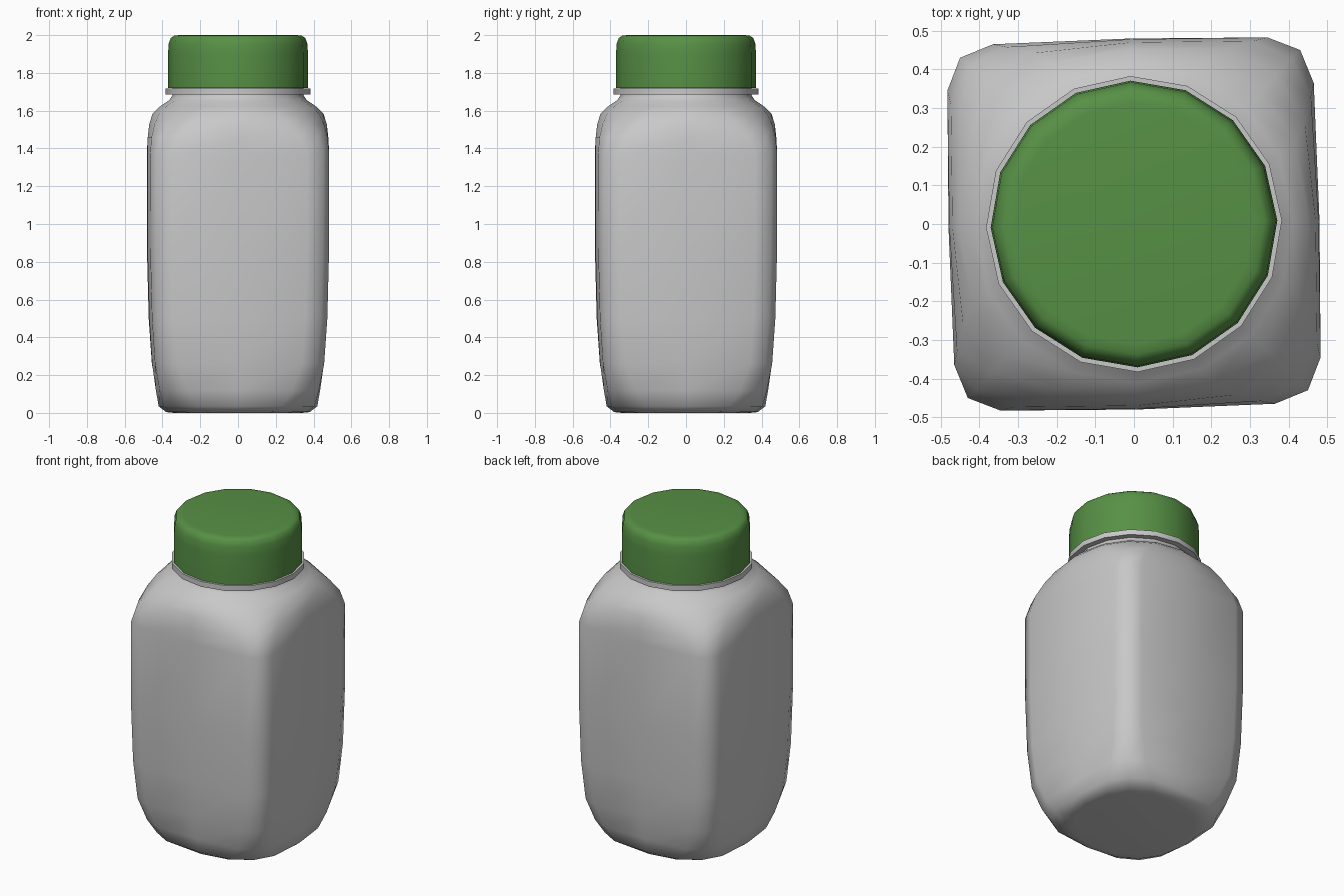
import bpy, bmesh, math

if "Cube" in bpy.data.objects:
    bpy.data.objects.remove(bpy.data.objects["Cube"])

N = 16
TWIST = math.radians(1.4)


def material(name, rgb):
    m = bpy.data.materials.new(name)
    m.diffuse_color = (*rgb, 1)
    m.use_nodes = True
    m.node_tree.nodes["Principled BSDF"].inputs["Base Color"].default_value = m.diffuse_color
    return m


GREY = material("light grey plastic", (0.58, 0.58, 0.58))
GREEN = material("green plastic", (0.095, 0.28, 0.06))

# One quadrant of the rounded-square section, scaled to half width 1
QUAD = [(1.0, 0.02), (0.969, 0.76), (0.896, 0.938), (0.719, 1.006)]


def section(w, t):
    """16 points blended from a circle (t=0) to a rounded square (t=1)."""
    pts = []
    for i in range(N):
        x, y = QUAD[i % 4]
        for _ in range(i // 4):
            x, y = -y, x
        a = TWIST + 2 * math.pi * i / N
        pts.append((w * ((1 - t) * math.cos(a) + t * x),
                    w * ((1 - t) * math.sin(a) + t * y)))
    return pts


def loft(name, rows, mat, angle):
    """Skin a list of (z, half width, squareness) rows and close both ends."""
    bm = bmesh.new()
    rings = [[bm.verts.new((x, y, z)) for x, y in section(w, t)]
             for z, w, t in rows]
    for a, b in zip(rings, rings[1:]):
        for i in range(N):
            j = (i + 1) % N
            bm.faces.new((a[i], a[j], b[j], b[i]))
    bm.faces.new(rings[0][::-1])
    bm.faces.new(rings[-1])
    me = bpy.data.meshes.new(name)
    bm.to_mesh(me)
    bm.free()
    me.materials.append(mat)
    ob = bpy.data.objects.new(name, me)
    bpy.context.collection.objects.link(ob)
    bpy.ops.object.select_all(action='DESELECT')
    ob.select_set(True)
    bpy.context.view_layer.objects.active = ob
    bpy.ops.object.shade_smooth_by_angle(angle=math.radians(angle))
    return ob


# Bottle: round foot, square body, round neck
loft("bottle_body", [
    (0.0, 0.34, 0.1), (0.004, 0.38, 0.2), (0.035, 0.42, 0.42),
    (0.12, 0.435, 0.72), (0.26, 0.455, 0.95), (0.5, 0.47, 1.0),
    (0.85, 0.479, 1.0), (1.37, 0.48, 1.0), (1.46, 0.478, 0.8),
    (1.53, 0.47, 0.46), (1.585, 0.452, 0.17), (1.625, 0.41, 0.06),
    (1.655, 0.365, 0.0), (1.68, 0.348, 0.0), (1.73, 0.345, 0.0)], GREY, 65)

# Thin collar under the cap
loft("neck_ring", [(1.685, 0.383, 0), (1.718, 0.383, 0)], GREY, 30)

# Cap with a rounded top edge
loft("cap", [(1.719, 0.371, 0), (1.90, 0.371, 0), (1.955, 0.367, 0),
             (1.985, 0.356, 0), (1.997, 0.338, 0), (2.0, 0.31, 0)], GREEN, 50)
